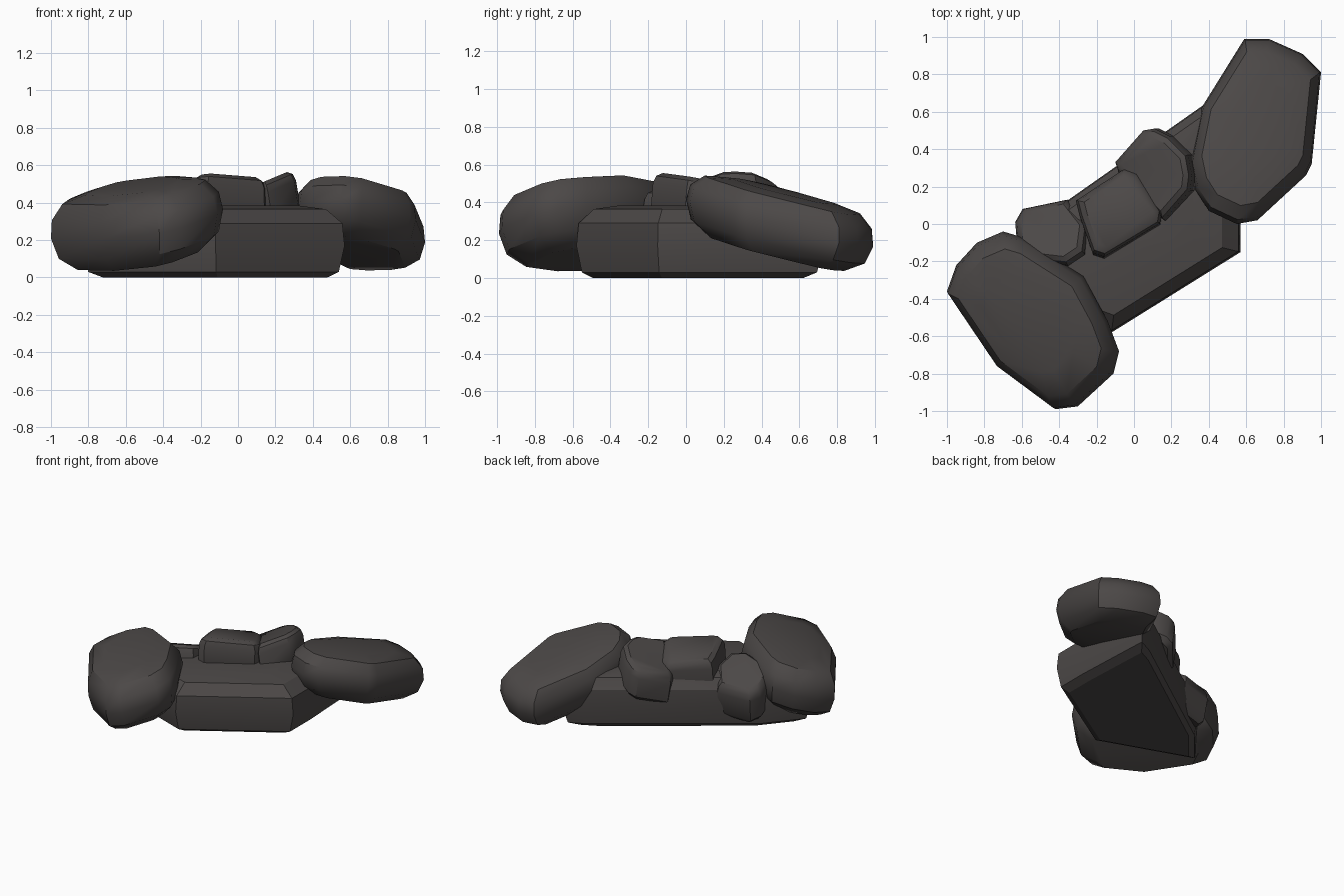
import bpy, bmesh

if "Cube" in bpy.data.objects:
    bpy.data.objects.remove(bpy.data.objects["Cube"])

# One dark stone colour
stone = bpy.data.materials.new("dark stone")
stone.diffuse_color = (0.072, 0.065, 0.063, 1)
stone.use_nodes = True
stone.node_tree.nodes["Principled BSDF"].inputs["Base Color"].default_value = stone.diffuse_color


def rock(name, centre, outline, layers, slope=(0, 0), smooth=0.62):
    """Stack scaled copies of a plan outline; slope tilts the whole slab."""
    cx, cy, cz = centre
    gx, gy = slope
    bm = bmesh.new()
    rings = []
    for scale, dz in layers:
        ring = []
        for px, py in outline:
            x, y = (px - cx) * scale, (py - cy) * scale
            # a tilted slab leans its upper layers down the slope
            ring.append(bm.verts.new((cx + x - gx * dz * 0.4, cy + y - gy * dz * 0.4,
                                      cz + dz + gx * x + gy * y)))
        rings.append(ring)
    n = len(outline)
    for a, b in zip(rings, rings[1:]):
        for i in range(n):
            j = (i + 1) % n
            bm.faces.new((a[i], a[j], b[j], b[i]))
    bm.faces.new(rings[0][::-1])
    bm.faces.new(rings[-1])
    bmesh.ops.recalc_face_normals(bm, faces=bm.faces)
    me = bpy.data.meshes.new(name)
    bm.to_mesh(me)
    bm.free()
    me.materials.append(stone)
    ob = bpy.data.objects.new(name, me)
    bpy.context.collection.objects.link(ob)
    bpy.ops.object.select_all(action='DESELECT')
    ob.select_set(True)
    bpy.context.view_layer.objects.active = ob
    bpy.ops.object.shade_smooth_by_angle(angle=smooth)
    return ob


def rounded(h):
    """Layer profile of a worn slab of half thickness h."""
    return [(0.72, -h), (0.93, -0.6 * h), (1, 0), (0.97, 0.5 * h),
            (0.83, 0.9 * h), (0.55, 1.04 * h)]


def block(h):
    """Layer profile of a small boxy stone."""
    return [(0.85, -h), (1, -0.7 * h), (1, 0.5 * h), (0.94, 0.82 * h), (0.8, h)]


# Flat base slab
rock("base_slab", (-0.05, 0, 0),
     [(-0.12, -0.58), (0.57, -0.15), (0.57, 0.1), (0.54, 0.73), (0.42, 0.67),
      (-0.62, -0.06), (-0.84, -0.32)],
     [(0.85, 0), (0.95, 0.03), (1, 0.17), (0.98, 0.29), (0.84, 0.365), (0.6, 0.385)],
     smooth=0.35)

# Two large boulders leaning outward on the ends
rock("left_boulder", (-0.55, -0.52, 0.285),
     [(-1, -0.36), (-0.73, -0.76), (-0.42, -0.99), (-0.3, -0.975), (-0.11, -0.8),
      (-0.08, -0.68), (-0.14, -0.52), (-0.27, -0.28), (-0.6, -0.07), (-0.7, -0.04),
      (-0.84, -0.1), (-0.95, -0.22)],
     rounded(0.19), (0.23, 0.17))
rock("right_boulder", (0.64, 0.5, 0.29),
     [(0.59, 0.99), (0.36, 0.62), (0.3, 0.32), (0.33, 0.18), (0.4, 0.07),
      (0.55, 0), (0.66, 0.02), (0.92, 0.26), (0.95, 0.32), (1, 0.81),
      (0.9, 0.91), (0.72, 0.99)],
     rounded(0.163), (-0.08, -0.24))

# Three small stones along the back
rock("small_left_stone", (-0.44, -0.05, 0.26),
     [(-0.63, 0), (-0.62, -0.12), (-0.52, -0.21), (-0.35, -0.23), (-0.26, -0.17),
      (-0.24, -0.02), (-0.35, 0.12), (-0.59, 0.07)],
     block(0.13), (0.2, -0.4))
rock("small_middle_stone", (-0.08, 0.06, 0.4),
     [(-0.31, 0.12), (-0.29, 0.04), (-0.22, -0.16), (-0.16, -0.18), (0.14, 0),
      (0.15, 0.06), (0.02, 0.27), (-0.05, 0.29)],
     block(0.12), (0.04, -0.2))
rock("small_right_stone", (0.13, 0.27, 0.38),
     [(0.06, 0.5), (-0.09, 0.33), (-0.07, 0.27), (0.17, 0.02), (0.31, 0.18),
      (0.32, 0.26), (0.3, 0.37), (0.2, 0.47), (0.12, 0.51)],
     block(0.12), (0.42, 0))
